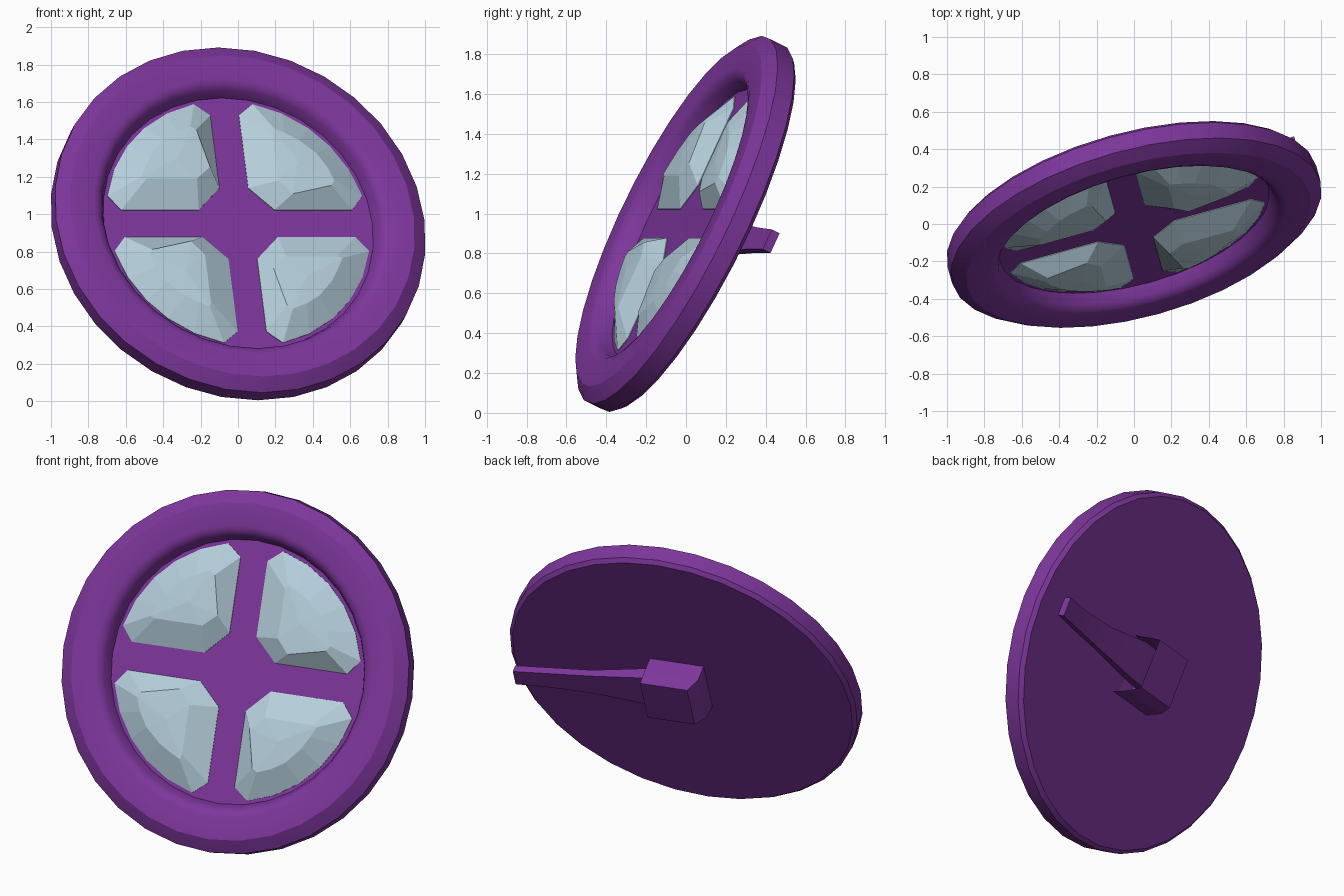
import bpy, bmesh, math
from mathutils import Matrix, Vector

if "Cube" in bpy.data.objects:
    bpy.data.objects.remove(bpy.data.objects["Cube"])

# Tilted frame of the disc: u across, v up the face, n out of the front
n = Vector((0.241, -0.87, 0.43)).normalized()
u = Vector((-n.y, n.x, 0)).normalized()
v = n.cross(u)
FRAME = Matrix.Translation((0, 0, 0.947)) @ Matrix((u, v, n)).transposed().to_4x4()


def material(name, color):
    m = bpy.data.materials.new(name)
    m.diffuse_color = (*color, 1)
    m.use_nodes = True
    m.node_tree.nodes["Principled BSDF"].inputs["Base Color"].default_value = m.diffuse_color
    return m


PURPLE = material("purple", (0.205, 0.037, 0.33))
PALE = material("pale_blue", (0.46, 0.62, 0.71))


def finish(bm, name, mat, smooth=False):
    bmesh.ops.recalc_face_normals(bm, faces=bm.faces)
    mesh = bpy.data.meshes.new(name)
    bm.to_mesh(mesh)
    bm.free()
    mesh.materials.append(mat)
    ob = bpy.data.objects.new(name, mesh)
    ob.matrix_world = FRAME
    bpy.context.collection.objects.link(ob)
    if smooth:
        bpy.ops.object.select_all(action='DESELECT')
        ob.select_set(True)
        bpy.context.view_layer.objects.active = ob
        bpy.ops.object.shade_smooth_by_angle(angle=math.radians(30))
    return ob


def loft(bm, rings):
    """Bridge equal-length closed rings; cap both ends."""
    loops = [[bm.verts.new(p) for p in ring] for ring in rings]
    for a, b in zip(loops, loops[1:]):
        for i in range(len(a)):
            j = (i + 1) % len(a)
            bm.faces.new((a[i], a[j], b[j], b[i]))
    bm.faces.new(loops[0][::-1])
    bm.faces.new(loops[-1])


# Disc with raised rim and recessed front panel: (radius, height)
SIDES = 32
profile = [(1.0, -0.066), (1.022, -0.045), (1.022, 0.05), (0.985, 0.077), (0.95, 0.10),
           (0.82, 0.10), (0.79, 0.09), (0.765, 0.062), (0.745, 0.004)]
bm = bmesh.new()
loft(bm, [[(r * math.sin(math.tau * i / SIDES), r * math.cos(math.tau * i / SIDES), h)
           for i in range(SIDES)] for r, h in profile])
finish(bm, "rimmed_disc", PURPLE, smooth=True)

# Four faceted panes between the spokes
arc = [(0.725 * math.cos(math.radians(a)), 0.725 * math.sin(math.radians(a)))
       for a in (77, 64, 51, 39, 26, 13)]
outline = [(0.21, 0.08), (0.08, 0.21), (0.08, 0.64)] + arc + [(0.64, 0.08)]
plateau = [(0.22, 0.23), (0.14, 0.30), (0.19, 0.52), (0.22, 0.54), (0.30, 0.51),
           (0.38, 0.46), (0.46, 0.37), (0.50, 0.30), (0.53, 0.24), (0.50, 0.23)]
for k, name in enumerate(("pane_upper_left", "pane_lower_left",
                          "pane_lower_right", "pane_upper_right")):
    bm = bmesh.new()
    low = [bm.verts.new((-x, y, -0.005)) for x, y in outline]
    edge = [bm.verts.new((-x, y, 0.008)) for x, y in outline]
    top = [bm.verts.new((-x, y, 0.083)) for x, y in plateau]
    peak = bm.verts.new((-0.32, 0.35, 0.092))
    for i in range(len(low)):
        j = (i + 1) % len(low)
        bm.faces.new((low[i], low[j], edge[j], edge[i]))
        bm.faces.new((edge[i], edge[j], top[j], top[i]))
        bm.faces.new((top[i], top[j], peak))
    bm.faces.new(low)
    bmesh.ops.rotate(bm, verts=bm.verts, cent=(0, 0, 0),
                     matrix=Matrix.Rotation(k * math.pi / 2, 3, 'Z'))
    finish(bm, name, PALE)

# Bracket on the back, open towards the arm
bm = bmesh.new()
loft(bm, [[(a0, b0, -w), (0.17, b0, -w), (0.17, b1, -w), (a0, b1, -w)]
          for a0, b0, b1, w in ((-0.15, -0.19, 0.158, 0.06),
                                (-0.15, -0.17, 0.158, 0.17),
                                (-0.11, -0.14, 0.155, 0.25))])
bmesh.ops.recalc_face_normals(bm, faces=bm.faces)
mouth = [f for f in bm.faces if f.normal.x > 0.9]
bmesh.ops.inset_region(bm, faces=mouth, thickness=0.025, depth=0)
for vert in {w for f in mouth for w in f.verts}:
    vert.co.x -= 0.12
finish(bm, "back_bracket", PURPLE)

# Tapering arm from the bracket to the rim: (u, v min, v max, back min, back max)
stations = [(0.04, -0.11, 0.12, 0.10, 0.18), (0.20, -0.105, 0.12, 0.115, 0.185),
            (0.50, -0.08, 0.07, 0.14, 0.185), (0.75, -0.065, 0.055, 0.155, 0.20),
            (0.95, -0.055, 0.055, 0.178, 0.222)]
bm = bmesh.new()
loft(bm, [[(a, b0, -w0), (a, b1, -w0), (a, b1, -w1), (a, b0, -w1)]
          for a, b0, b1, w0, w1 in stations])
finish(bm, "back_arm", PURPLE, smooth=True)
